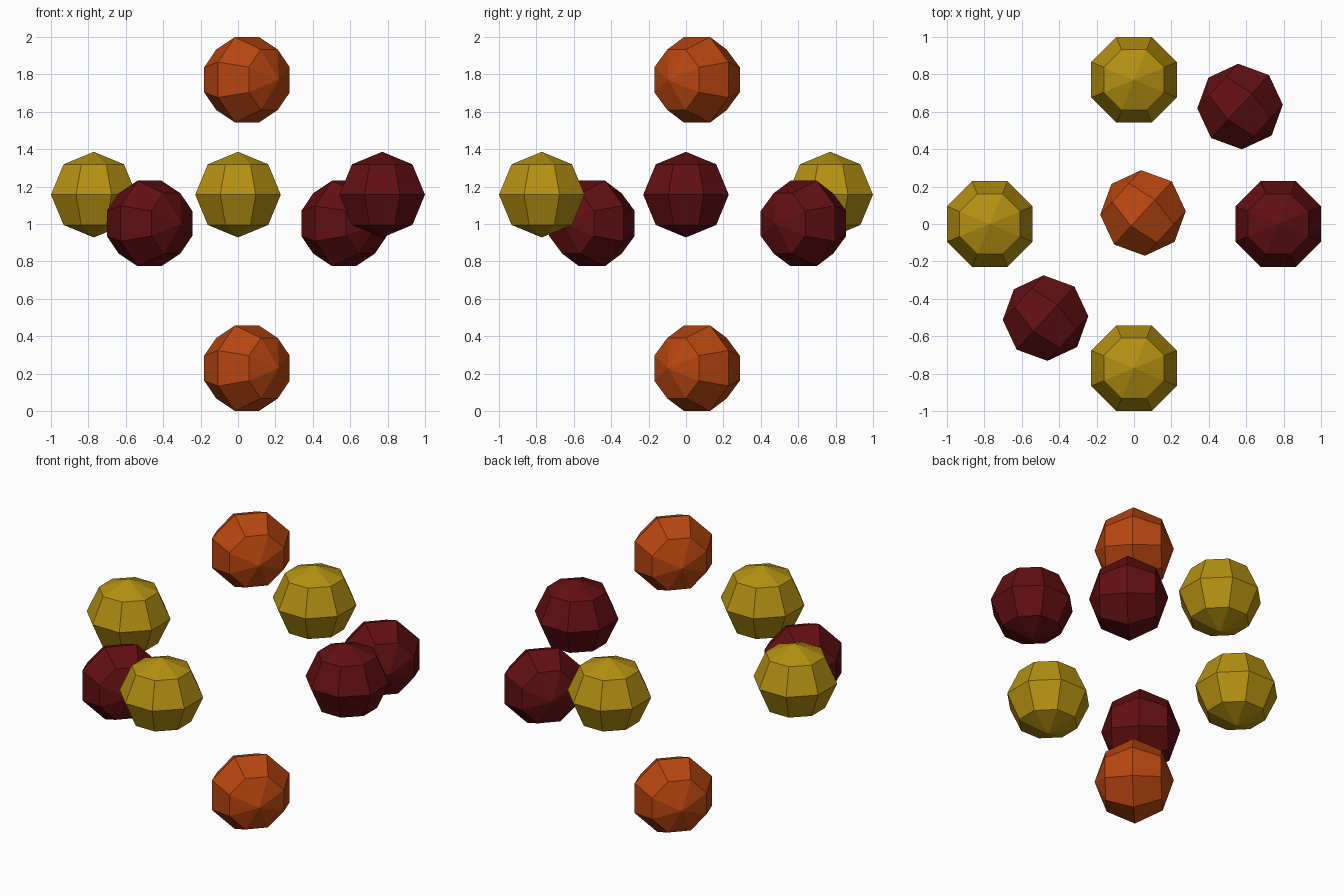
import bpy, bmesh, math
from mathutils import Matrix

if "Cube" in bpy.data.objects:
    bpy.data.objects.remove(bpy.data.objects["Cube"])

R = 0.2475         # corner radius of the eight-sided equator
POLE = 0.229       # half height along the pole axis


def material(name, rgb):
    m = bpy.data.materials.new(name)
    m.diffuse_color = (*rgb, 1.0)
    m.use_nodes = True
    m.node_tree.nodes["Principled BSDF"].inputs["Base Color"].default_value = m.diffuse_color
    return m


yellow = material("mustard yellow", (0.46, 0.285, 0.006))
orange = material("burnt orange", (0.48, 0.062, 0.005))
red = material("dark red", (0.123, 0.005, 0.006))

# Eight-sided ball with flat sides facing the axes, poles along local z
UPRIGHT = Matrix.Identity(4)
# Ball lying on its side, poles pointing diagonally
LYING = Matrix.Rotation(math.radians(-42.5), 4, 'Z') @ Matrix.Rotation(math.pi / 2, 4, 'Y')


def ball(name, loc, mat, turn):
    bm = bmesh.new()
    bmesh.ops.create_uvsphere(bm, u_segments=8, v_segments=4, radius=1.0)
    shape = Matrix.Diagonal((R, R, POLE, 1)) @ Matrix.Rotation(math.pi / 8, 4, 'Z')
    bm.transform(turn @ shape)
    me = bpy.data.meshes.new(name)
    bm.to_mesh(me)
    bm.free()
    me.materials.append(mat)
    ob = bpy.data.objects.new(name, me)
    ob.location = loc
    bpy.context.collection.objects.link(ob)


# Top and bottom balls
ball("top_ball", (0.048, 0.059, 1.771), orange, LYING)
ball("bottom_ball", (0.048, 0.059, 0.229), orange, LYING)

# Ring of upright balls
ball("left_ball", (-0.771, 0, 1.157), yellow, UPRIGHT)
ball("front_ball", (0, -0.771, 1.157), yellow, UPRIGHT)
ball("back_ball", (0, 0.771, 1.157), yellow, UPRIGHT)
ball("right_ball", (0.771, 0, 1.157), red, UPRIGHT)

# Diagonal balls
ball("front_left_ball", (-0.473, -0.503, 1.003), red, LYING)
ball("back_right_ball", (0.567, 0.628, 1.003), red, LYING)
